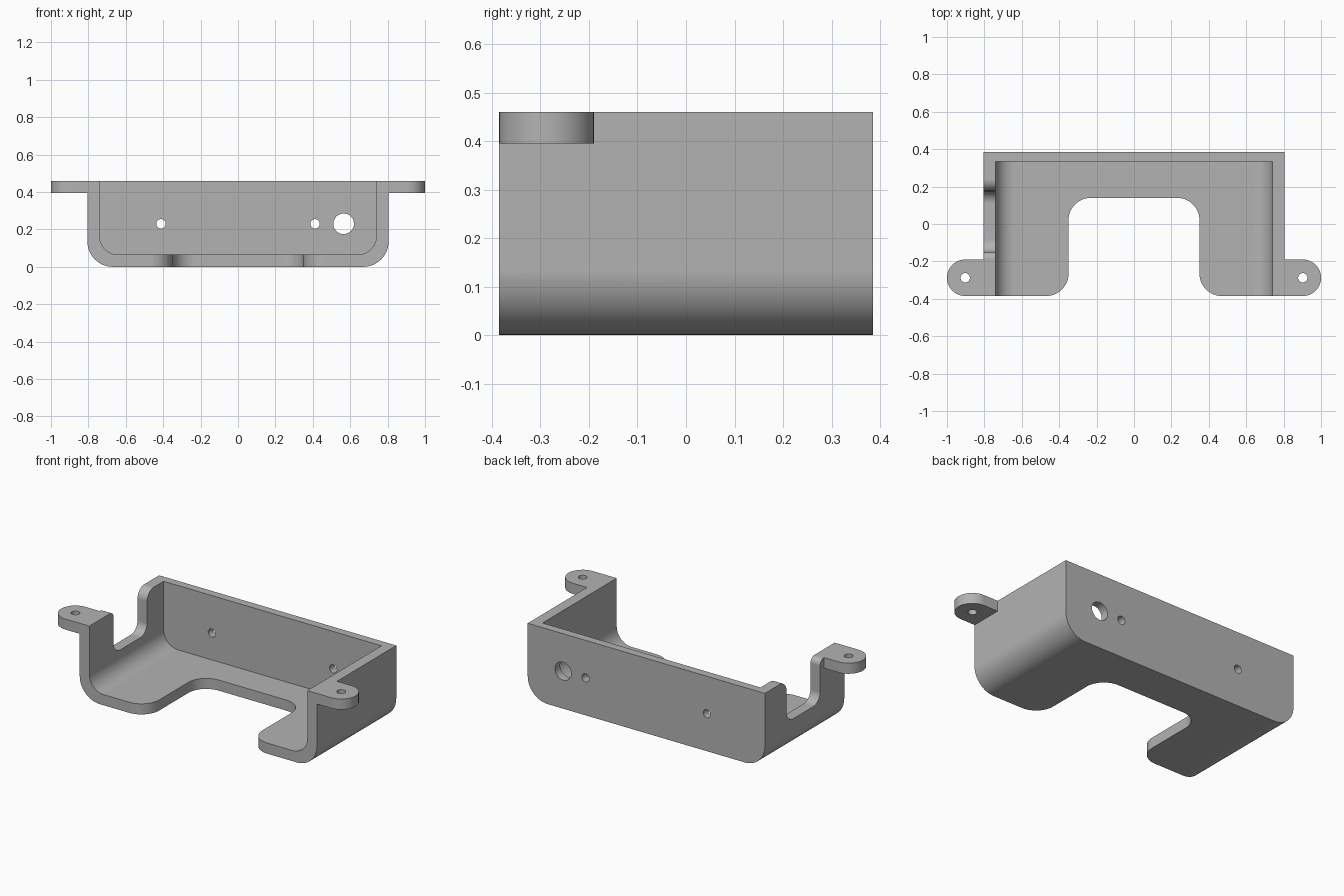
import bpy, bmesh, math
from mathutils import Vector

cube = bpy.data.objects.get("Cube")
if cube:
    bpy.data.objects.remove(cube, do_unlink=True)

grey = bpy.data.materials.new("plain_grey")
grey.use_nodes = True
COLOUR = (0.45, 0.45, 0.45, 1)
grey.diffuse_color = COLOUR
grey.node_tree.nodes["Principled BSDF"].inputs["Base Color"].default_value = COLOUR

# Overall sizes
W, D, H = 0.805, 0.385, 0.46       # half width, half depth, height
WALL, BACK = 0.065, 0.05           # side and floor thickness, back thickness
OVER = 0.1                         # how far cutters overshoot


def rounded(corners, steps=12):
    """Outline through (u, v, radius) corners, each filleted with an arc."""
    out = []
    for i, (u, v, r) in enumerate(corners):
        p = Vector((u, v))
        if not r:
            out.append(p)
            continue
        a = (Vector(corners[i - 1][:2]) - p).normalized()
        b = (Vector(corners[(i + 1) % len(corners)][:2]) - p).normalized()
        centre = p + (a + b) * r       # all corners are square
        for k in range(steps + 1):
            t = k / steps * math.pi / 2
            out.append(centre - b * r * math.cos(t) - a * r * math.sin(t))
    return out


def circle(u, v, r, n=40):
    return [Vector((u + r * math.cos(2 * math.pi * k / n),
                    v + r * math.sin(2 * math.pi * k / n))) for k in range(n)]


def prism(name, outline, axis, lo, hi):
    """Extrude an outline along an axis between lo and hi."""
    place = {"x": lambda p, h: (h, p.x, p.y),
             "y": lambda p, h: (p.x, h, p.y),
             "z": lambda p, h: (p.x, p.y, h)}[axis]
    bm = bmesh.new()
    low = [bm.verts.new(place(p, lo)) for p in outline]
    high = [bm.verts.new(place(p, hi)) for p in outline]
    bm.faces.new(low)
    bm.faces.new(high)
    for i in range(len(low)):
        j = (i + 1) % len(low)
        bm.faces.new((low[i], low[j], high[j], high[i]))
    bmesh.ops.recalc_face_normals(bm, faces=bm.faces)
    mesh = bpy.data.meshes.new(name)
    bm.to_mesh(mesh)
    bm.free()
    mesh.materials.append(grey)
    obj = bpy.data.objects.new(name, mesh)
    bpy.context.collection.objects.link(obj)
    return obj


def combine(obj, tool, operation):
    """Apply a boolean and discard the tool."""
    mod = obj.modifiers.new("boolean", "BOOLEAN")
    mod.operation, mod.solver, mod.object = operation, "EXACT", tool
    bpy.context.view_layer.update()
    graph = bpy.context.evaluated_depsgraph_get()
    result = bpy.data.meshes.new_from_object(obj.evaluated_get(graph))
    obj.modifiers.clear()
    obj.data = result
    bpy.data.objects.remove(tool, do_unlink=True)


# Tray block with rounded lower edges
body = prism("mounting_tray", rounded([(-W, 0, 0.135), (W, 0, 0.135), (W, H, 0), (-W, H, 0)]),
             "y", -D, D)

# Mounting ears at the front of both sides
ear_r, ear_x = 0.0975, 1 - 0.0975
ear_y = -D + ear_r
for side in (-1, 1):
    arc = [Vector((side * (ear_x + ear_r * math.cos(t)), ear_y + ear_r * math.sin(t)))
           for t in (math.pi * (k / 24 - 0.5) for k in range(25))]
    root = [Vector((side * (W - 0.03), ear_y + ear_r)), Vector((side * (W - 0.03), -D))]
    combine(body, prism("ear", arc + root, "z", H - WALL, H), "UNION")

# Hollow interior, open at the top and front
inner = W - WALL
cavity = rounded([(-inner, WALL, 0.1), (inner, WALL, 0.1), (inner, H + OVER, 0), (-inner, H + OVER, 0)])
combine(body, prism("cavity", cavity, "y", -D - OVER, D - BACK), "DIFFERENCE")

# Floor opening with flared front corners
gap, r = 0.35, 0.12
opening = rounded([(-1, -D - OVER, 0), (1, -D - OVER, 0), (1, -D, 0), (gap, -D, r), (gap, 0.14, r),
                   (-gap, 0.14, r), (-gap, -D, r), (-1, -D, 0)])
combine(body, prism("floor_opening", opening, "z", -OVER, WALL + 0.05), "DIFFERENCE")

# Rounded notch in the right side wall
notch = rounded([(-0.15, 0.2, 0.065), (0.175, 0.2, 0.065), (0.175, H, 0.065), (0.3, H, 0),
                 (0.3, H + OVER, 0), (-0.3, H + OVER, 0), (-0.3, H, 0), (-0.15, H, 0.035)])
combine(body, prism("side_notch", notch, "x", -W - OVER, -inner + 0.05), "DIFFERENCE")

# Holes through the back wall and the ears
for x, radius in ((-0.412, 0.025), (0.412, 0.025), (0.565, 0.055)):
    combine(body, prism("back_hole", circle(x, 0.23, radius), "y", 0.2, D + OVER), "DIFFERENCE")
for side in (-1, 1):
    combine(body, prism("ear_hole", circle(side * ear_x, ear_y, 0.025), "z", 0.3, H + OVER), "DIFFERENCE")

# Smooth fillets with crisp edges and flat large faces
bpy.ops.object.select_all(action="DESELECT")
body.select_set(True)
bpy.context.view_layer.objects.active = body
bpy.ops.object.shade_smooth_by_angle(angle=math.radians(30))
weighted = body.modifiers.new("flat_faces", "WEIGHTED_NORMAL")
weighted.keep_sharp = True
